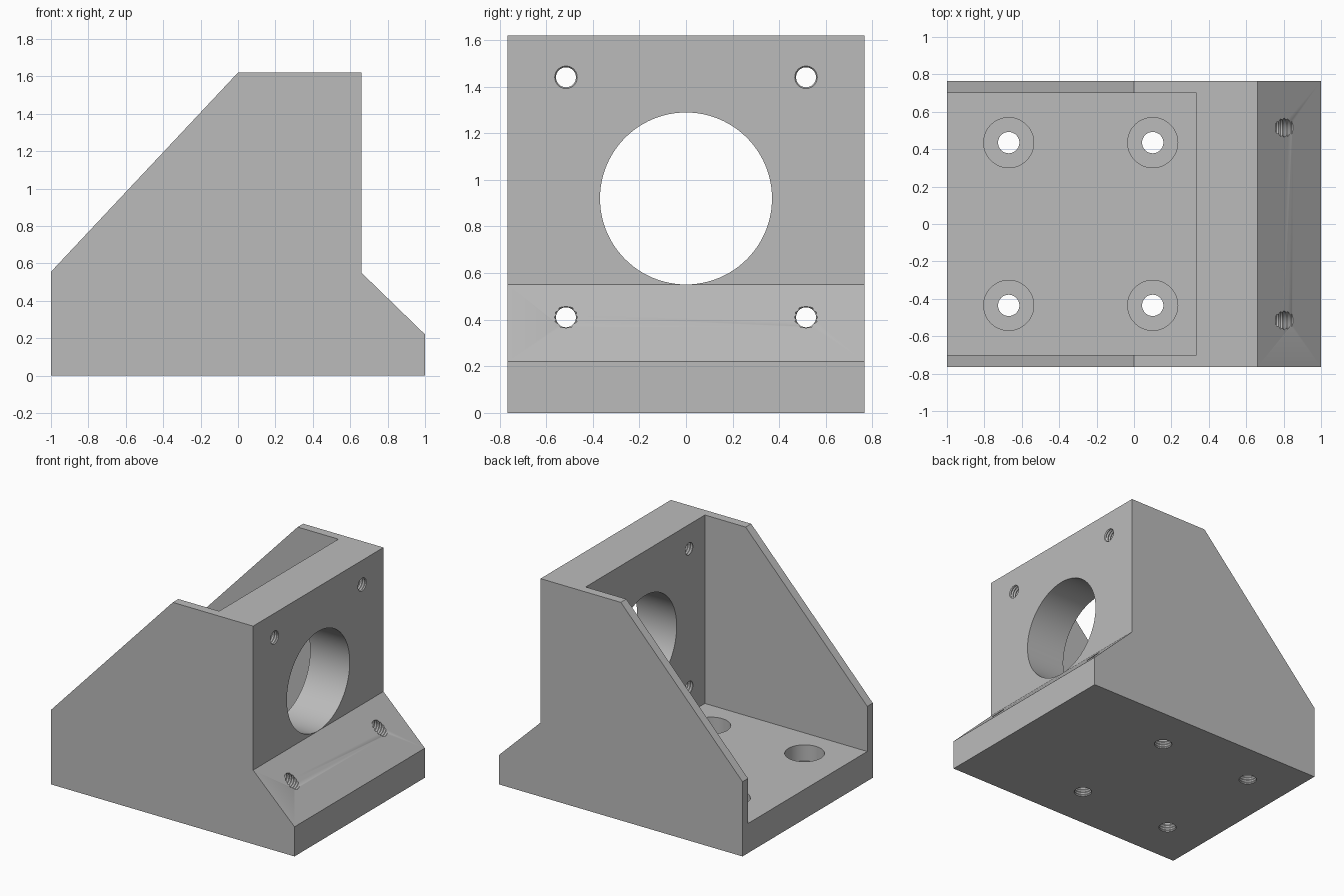
import bpy, bmesh
from math import pi, cos, sin
from mathutils import Matrix

cube = bpy.data.objects.get("Cube")
if cube:
    bpy.data.objects.remove(cube, do_unlink=True)

grey = bpy.data.materials.new("machined grey")
grey.use_nodes = True
colour = (0.5, 0.5, 0.5, 1)
grey.diffuse_color = colour
grey.node_tree.nodes["Principled BSDF"].inputs["Base Color"].default_value = colour


def make(name, bm, matrix=Matrix()):
    bmesh.ops.recalc_face_normals(bm, faces=bm.faces)
    bm.transform(matrix)
    mesh = bpy.data.meshes.new(name)
    bm.to_mesh(mesh)
    bm.free()
    mesh.materials.append(grey)
    obj = bpy.data.objects.new(name, mesh)
    bpy.context.collection.objects.link(obj)
    return obj


def prism(name, profile, half):
    """Extrude an (x, z) outline along y, centred."""
    bm = bmesh.new()
    face = bm.faces.new([bm.verts.new((x, -half, z)) for x, z in profile])
    ext = bmesh.ops.extrude_face_region(bm, geom=[face])
    verts = [v for v in ext["geom"] if isinstance(v, bmesh.types.BMVert)]
    bmesh.ops.translate(bm, verts=verts, vec=(0, 2 * half, 0))
    return make(name, bm)


def turned(name, profile, matrix, sides):
    """Closed solid of revolution from (radius, height) pairs."""
    bm = bmesh.new()
    rings = [[bm.verts.new((r * cos(2 * pi * i / sides), r * sin(2 * pi * i / sides), h))
              for i in range(sides)] for r, h in profile]
    for a, b in zip(rings, rings[1:]):
        for i in range(sides):
            j = (i + 1) % sides
            bm.faces.new((a[i], a[j], b[j], b[i]))
    bm.faces.new(rings[0])
    bm.faces.new(rings[-1])
    return make(name, bm, matrix)


def thread(inner, outer, start, end, pitch=0.02):
    """Sawtooth profile for a threaded bore."""
    count = int((end - start) / pitch * 2)
    return [(outer if k % 2 else inner, start + k * pitch / 2) for k in range(count + 1)]


# Bracket body: side outline with sloping cheeks and front toe
bracket = prism("motor_bracket", [(-1, 0), (1, 0), (1, 0.22), (0.66, 0.55),
                                  (0.66, 1.62), (0, 1.62), (-1, 0.555)], 0.765)

# Pocket between the cheeks
cutters = [prism("pocket_cutter", [(-1.2, 0.22), (0.335, 0.22),
                                   (0.335, 2), (-1.2, 2)], 0.7)]

# Large round opening in the upright plate
along_x = Matrix.Rotation(pi / 2, 4, "Y")
cutters.append(turned("bore_cutter", [(0.369, 0.2), (0.369, 0.9)],
                      Matrix.Translation((0, 0, 0.92)) @ along_x, 96))

# Threaded holes through the plate and toe
for y in (-0.515, 0.515):
    for z in (0.41, 1.44):
        cutters.append(turned("plate_hole_cutter", thread(0.043, 0.051, 0.293, 0.95),
                              Matrix.Translation((0, y, z)) @ along_x, 24))

# Counterbored threaded holes in the base
for x in (-0.67, 0.1):
    for y in (-0.435, 0.435):
        profile = thread(0.057, 0.063, -0.033, 0.08) + [(0.057, 0.1), (0.134, 0.1), (0.134, 0.4)]
        cutters.append(turned("base_hole_cutter", profile,
                              Matrix.Translation((x, y, 0)), 48))

# Cut everything out, then bake the result
for cutter in cutters:
    cutter.hide_render = True
    mod = bracket.modifiers.new(cutter.name, "BOOLEAN")
    mod.operation = "DIFFERENCE"
    mod.solver = "EXACT"
    mod.object = cutter
bpy.context.view_layer.update()
baked = bpy.data.meshes.new_from_object(
    bracket.evaluated_get(bpy.context.evaluated_depsgraph_get()))
bracket.modifiers.clear()
bracket.data = baked
for cutter in cutters:
    bpy.data.objects.remove(cutter, do_unlink=True)
baked.materials.clear()
baked.materials.append(grey)
for poly in baked.polygons:
    poly.material_index = 0

# Smooth bores, crisp edges
bpy.ops.object.select_all(action="DESELECT")
bracket.select_set(True)
bpy.context.view_layer.objects.active = bracket
bpy.ops.object.shade_smooth_by_angle(angle=pi / 6)
